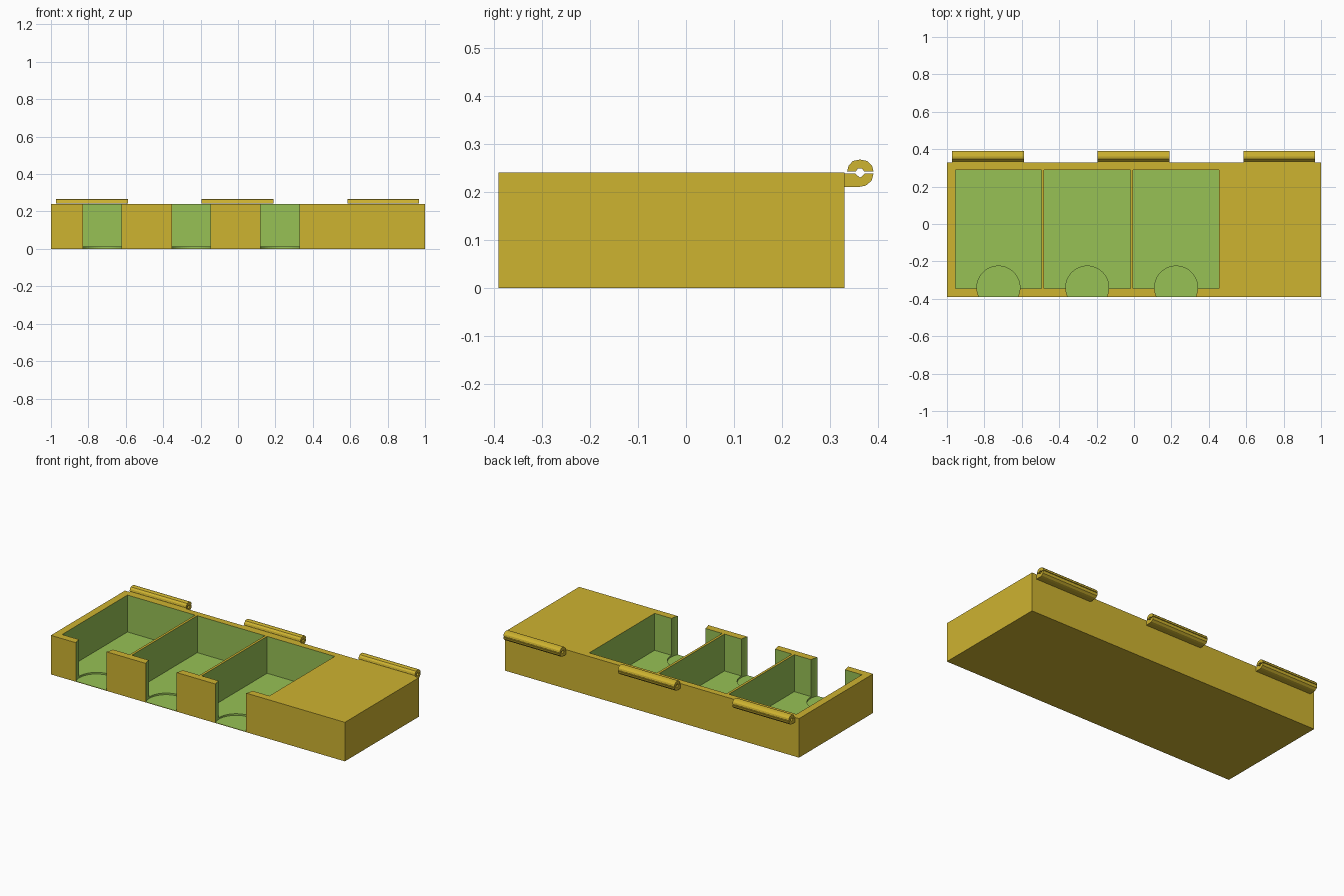
import bpy, bmesh
from mathutils import Matrix

if "Cube" in bpy.data.objects:
    bpy.data.objects.remove(bpy.data.objects["Cube"])


def material(name, srgb):
    m = bpy.data.materials.new(name)
    m.diffuse_color = [((c / 255 + 0.055) / 1.055) ** 2.4 for c in srgb] + [1]
    m.use_nodes = True
    m.node_tree.nodes["Principled BSDF"].inputs["Base Color"].default_value = m.diffuse_color
    return m


yellow = material("mustard yellow", (206, 179, 48))
green = material("leaf green", (151, 193, 85))


def finish(name, bm, mat):
    bmesh.ops.recalc_face_normals(bm, faces=bm.faces)
    mesh = bpy.data.meshes.new(name)
    bm.to_mesh(mesh)
    bm.free()
    mesh.materials.append(mat)
    obj = bpy.data.objects.new(name, mesh)
    bpy.context.collection.objects.link(obj)
    return obj


def box(name, lo, hi, mat):
    bm = bmesh.new()
    bmesh.ops.create_cube(bm, size=1)
    for v in bm.verts:
        v.co = [(a + b) / 2 + c * (b - a) for a, b, c in zip(lo, hi, v.co)]
    return finish(name, bm, mat)


def cylinder(name, x, y, r, z0, z1, mat):
    bm = bmesh.new()
    bmesh.ops.create_cone(bm, cap_ends=True, segments=64, radius1=r, radius2=r,
                          depth=z1 - z0,
                          matrix=Matrix.Translation((x, y, (z0 + z1) / 2)))
    return finish(name, bm, mat)


def extrude_x(name, profile, x0, x1, mat):
    bm = bmesh.new()
    face = bm.faces.new([bm.verts.new((x0, y, z)) for y, z in profile])
    out = bmesh.ops.extrude_face_region(bm, geom=[face])
    verts = [g for g in out["geom"] if isinstance(g, bmesh.types.BMVert)]
    bmesh.ops.translate(bm, verts=verts, vec=(x1 - x0, 0, 0))
    return finish(name, bm, mat)


# Tray body
tray = box("tray_body", (-1, -0.39, 0), (1, 0.33, 0.24), yellow)
tray.data.materials.append(green)


def carve(cutter):
    mod = tray.modifiers.new(cutter.name, "BOOLEAN")
    mod.operation = "DIFFERENCE"
    mod.solver = "EXACT"
    mod.material_mode = "TRANSFER"
    mod.object = cutter
    cutter.hide_render = True
    cutter.hide_viewport = True


# Three compartments, each with a round finger notch through the front wall
for i in range(3):
    x = -0.725 + 0.475 * i
    carve(box(f"compartment_cutter_{i}", (x - 0.23, -0.345, 0.013),
              (x + 0.23, 0.29, 0.3), green))
    carve(cylinder(f"finger_notch_cutter_{i}", x, -0.34, 0.115, 0.003, 0.3, green))

# Hinge knuckles: lower half joined to the back wall, upper half above a slit
lower = [(0.33, 0.238), (0.352, 0.238), (0.362, 0.229), (0.372, 0.238),
         (0.39, 0.238), (0.386, 0.223), (0.374, 0.213), (0.36, 0.21), (0.33, 0.21)]
upper = [(0.335, 0.242), (0.338, 0.254), (0.347, 0.264), (0.362, 0.267),
         (0.377, 0.264), (0.387, 0.254), (0.39, 0.242), (0.371, 0.242),
         (0.366, 0.248), (0.357, 0.248), (0.353, 0.242)]
for i, x in enumerate((-0.78, -0.002, 0.777)):
    extrude_x(f"hinge_lower_{i}", lower, x - 0.192, x + 0.192, yellow)
    extrude_x(f"hinge_upper_{i}", upper, x - 0.192, x + 0.192, yellow)
